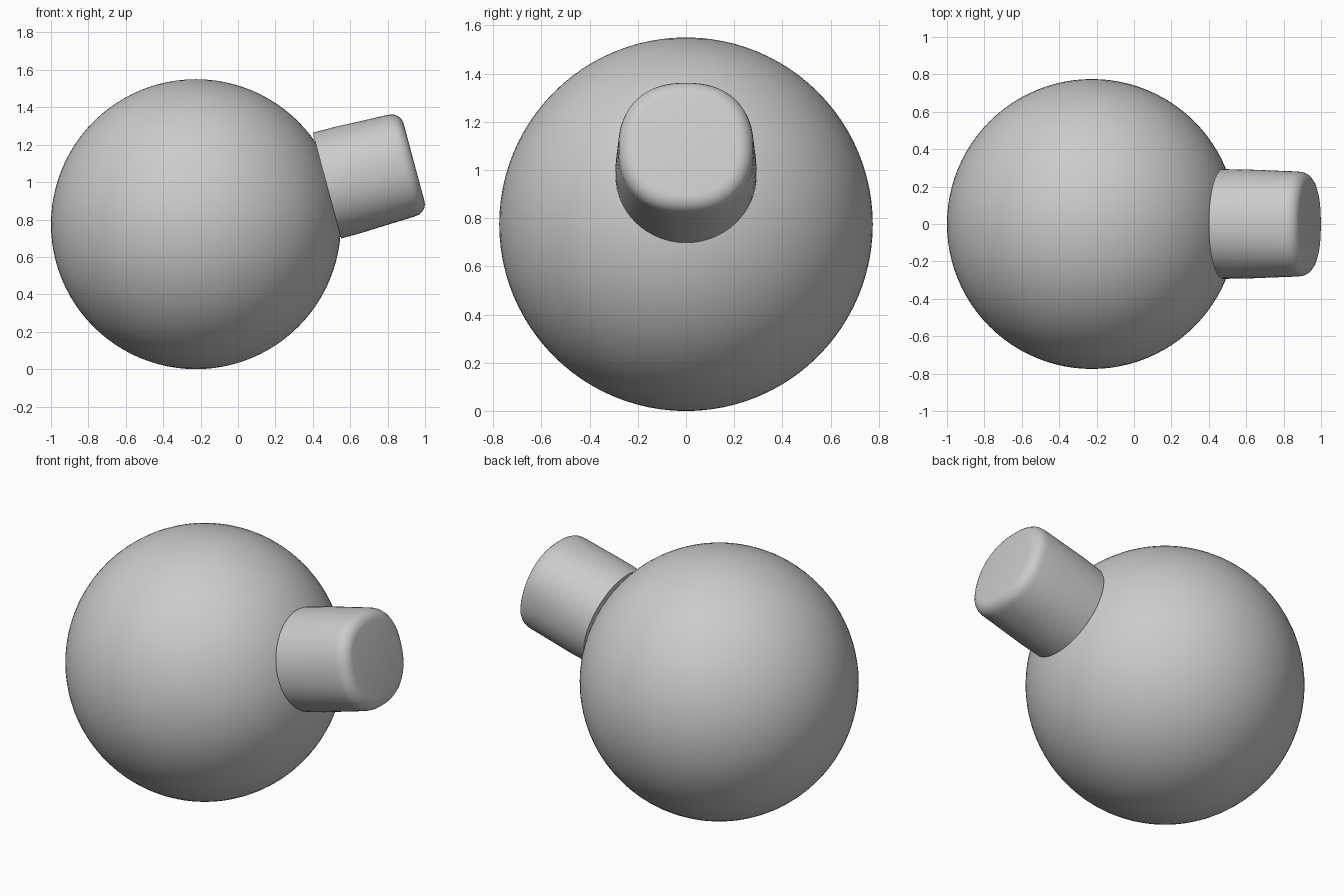
import bpy
import bmesh
import math
from mathutils import Matrix, Vector

if "Cube" in bpy.data.objects:
    bpy.data.objects.remove(bpy.data.objects["Cube"], do_unlink=True)

grey = bpy.data.materials.new("plain_grey")
grey.use_nodes = True
colour = (0.6, 0.6, 0.6, 1)
grey.diffuse_color = colour
grey.node_tree.nodes["Principled BSDF"].inputs["Base Color"].default_value = colour

CENTRE = Vector((-0.225, 0, 0.775))
RADIUS = 0.775


def finish(obj, angle):
    obj.data.materials.append(grey)
    bpy.ops.object.select_all(action="DESELECT")
    obj.select_set(True)
    bpy.context.view_layer.objects.active = obj
    bpy.ops.object.shade_smooth_by_angle(angle=math.radians(angle))


# Round body
bpy.ops.mesh.primitive_uv_sphere_add(segments=96, ring_count=48, radius=RADIUS, location=CENTRE)
body = bpy.context.object
body.name = "round_body"
finish(body, 30)


# Neck: rings lofted from a round base to a slightly squared, rounded end
def ring(bm, height, radius, power, sides=64):
    verts = []
    for i in range(sides):
        a = math.tau * i / sides
        c, s = math.cos(a), math.sin(a)
        r = radius / (abs(c) ** power + abs(s) ** power) ** (1 / power)
        verts.append(bm.verts.new((r * c - 0.018, r * s, height)))
    return verts


profile = [(0.73, 0.293, 2), (0.85, 0.292, 2.1), (1.0, 0.286, 2.2), (1.14, 0.281, 2.3)]
bevel = 0.065
for step in range(1, 7):
    a = math.radians(15 * step)
    profile.append((1.147 + bevel * math.sin(a), 0.28 - bevel * (1 - math.cos(a)), 2.3))

bm = bmesh.new()
rings = [ring(bm, *p) for p in profile]
for low, high in zip(rings, rings[1:]):
    for i in range(len(low)):
        j = (i + 1) % len(low)
        bm.faces.new((low[i], low[j], high[j], high[i]))
bm.faces.new(rings[0][::-1])
bm.faces.new(rings[-1])
bm.transform(Matrix.Translation(CENTRE) @ Matrix.Rotation(math.radians(75), 4, "Y"))
mesh = bpy.data.meshes.new("neck")
bm.to_mesh(mesh)
bm.free()
neck = bpy.data.objects.new("neck", mesh)
bpy.context.collection.objects.link(neck)
finish(neck, 30)
